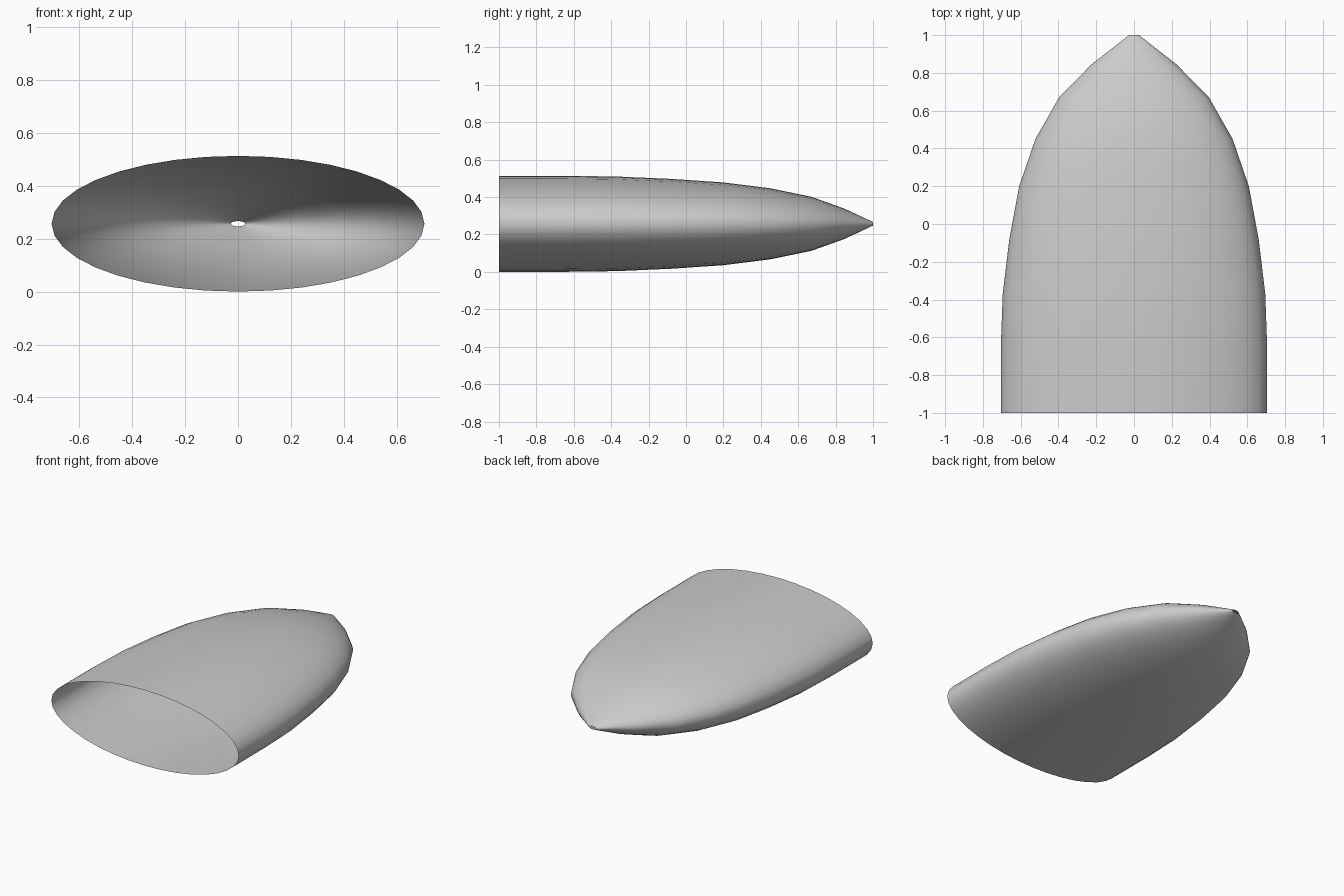
import bpy
import bmesh
from math import sin, cos, tau

cube = bpy.data.objects.get("Cube")
if cube:
    bpy.data.objects.remove(cube, do_unlink=True)

# Light grey shell material
grey = bpy.data.materials.new("light_grey")
grey.use_nodes = True
colour = (0.6, 0.6, 0.6, 1)
grey.diffuse_color = colour
grey.node_tree.nodes["Principled BSDF"].inputs["Base Color"].default_value = colour

# Pointed profile: distance along the shell and half width
PROFILE = [(-1, 0.705), (-0.65, 0.705), (-0.37, 0.695), (-0.08, 0.66),
           (0.2, 0.608), (0.45, 0.522), (0.67, 0.397), (0.845, 0.225), (1, 0.027)]
SIDES = 36
FLATTEN = 0.364
CENTRE = 0.257

# Flattened shell, open at the wide end and at the small hole in the tip
bm = bmesh.new()
rings = []
for y, r in PROFILE:
    rings.append([bm.verts.new((r * cos(tau * i / SIDES), y,
                                CENTRE + FLATTEN * r * sin(tau * i / SIDES)))
                  for i in range(SIDES)])
for a, b in zip(rings, rings[1:]):
    for i in range(SIDES):
        j = (i + 1) % SIDES
        face = bm.faces.new((a[i], b[i], b[j], a[j]))
        face.smooth = True

mesh = bpy.data.meshes.new("nose_shell")
bm.to_mesh(mesh)
bm.free()
mesh.materials.append(grey)
shell = bpy.data.objects.new("nose_shell", mesh)
bpy.context.collection.objects.link(shell)
